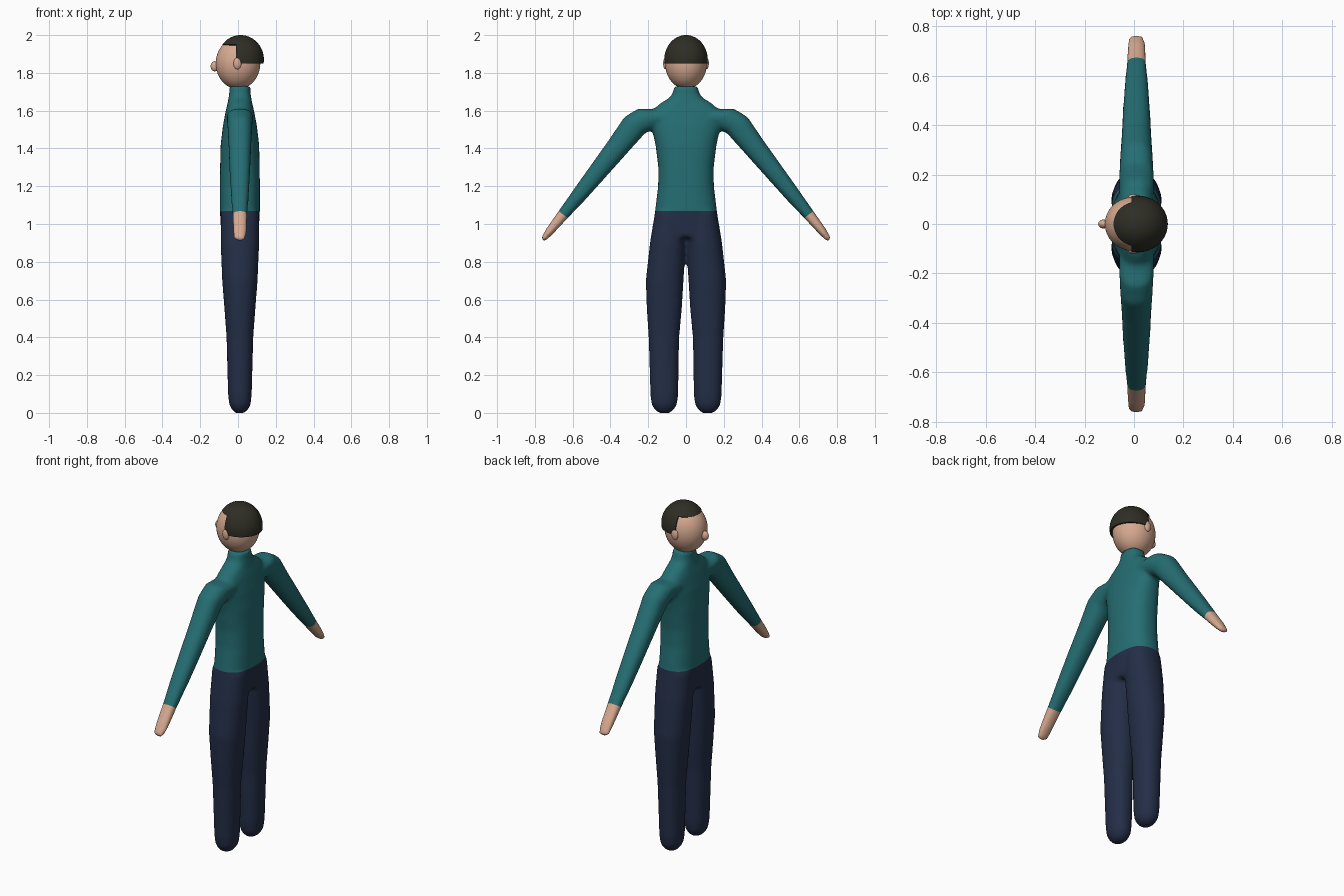
import bpy, bmesh, math
from mathutils import Vector

if "Cube" in bpy.data.objects:
    bpy.data.objects.remove(bpy.data.objects["Cube"])


def material(name, rgb):
    m = bpy.data.materials.new(name)
    m.use_nodes = True
    m.diffuse_color = (*rgb, 1)
    m.node_tree.nodes["Principled BSDF"].inputs["Base Color"].default_value = (*rgb, 1)
    return m


skin = material("skin", (0.68, 0.40, 0.28))
teal = material("teal sweater", (0.018, 0.155, 0.17))
navy = material("navy trousers", (0.017, 0.027, 0.062))
dark = material("dark hair", (0.028, 0.027, 0.018))
MID = 0.01  # depth centre of the body


def add_object(name, bm, mats):
    mesh = bpy.data.meshes.new(name)
    bm.to_mesh(mesh)
    bm.free()
    obj = bpy.data.objects.new(name, mesh)
    bpy.context.collection.objects.link(obj)
    for m in mats:
        mesh.materials.append(m)
    return obj


def smooth(obj):
    obj.data.polygons.foreach_set("use_smooth", [True] * len(obj.data.polygons))


def loft(bm, rings, across, power=2.0, side=1, n=32):
    """Skin rounded rings (y, z, half width, half depth) along a limb."""
    loops = []
    for y, z, width, depth in rings:
        loop = []
        for i in range(n):
            a = 2 * math.pi * i / n
            c, s = math.cos(a), math.sin(a)
            c = math.copysign(abs(c) ** (2 / power), c) * width
            s = math.copysign(abs(s) ** (2 / power), s) * depth
            loop.append(bm.verts.new((MID + s, side * (y + across[0] * c), z + across[1] * c)))
        loops.append(loop)
    faces = [bm.faces.new(loops[0]), bm.faces.new(loops[-1][::-1])]
    for a, b in zip(loops, loops[1:]):
        for i in range(n):
            j = (i + 1) % n
            faces.append(bm.faces.new((a[j], a[i], b[i], b[j])))
    bmesh.ops.recalc_face_normals(bm, faces=faces)


# Torso, arms and legs, fused into one smooth body
torso = [(0, 0.93, 0.175, 0.098), (0, 1.07, 0.164, 0.106), (0, 1.2, 0.148, 0.106),
         (0, 1.3, 0.147, 0.105), (0, 1.42, 0.162, 0.102), (0, 1.52, 0.185, 0.09),
         (0, 1.6, 0.18, 0.075), (0, 1.64, 0.135, 0.065), (0, 1.67, 0.085, 0.06),
         (0, 1.695, 0.07, 0.056), (0, 1.73, 0.063, 0.056)]
arm = [(0.1, 1.56, 0.08, 0.07), (0.19, 1.565, 0.078, 0.07), (0.27, 1.525, 0.07, 0.066),
       (0.36, 1.41, 0.06, 0.06), (0.46, 1.285, 0.051, 0.055), (0.56, 1.16, 0.042, 0.048),
       (0.65, 1.05, 0.031, 0.04), (0.715, 0.97, 0.024, 0.037), (0.75, 0.925, 0.016, 0.033),
       (0.76, 0.914, 0.009, 0.025)]
leg = [(0.085, 1.06, 0.08, 0.1), (0.096, 0.9, 0.095, 0.102), (0.113, 0.7, 0.1, 0.094),
       (0.115, 0.55, 0.093, 0.082), (0.117, 0.4, 0.081, 0.071), (0.115, 0.1, 0.074, 0.063),
       (0.115, 0.045, 0.068, 0.057), (0.115, 0.015, 0.05, 0.042), (0.115, -0.002, 0.025, 0.02)]
bm = bmesh.new()
loft(bm, torso, (1, 0), 2.4)
for side in (1, -1):
    loft(bm, arm, (0.8, 0.6), 2.3, side)
    loft(bm, leg, (1, 0), 2.2, side)
rough = add_object("body_rough", bm, [])
remesh = rough.modifiers.new("fuse", "REMESH")
remesh.mode = "VOXEL"
remesh.voxel_size = 0.011
soften = rough.modifiers.new("soften", "SMOOTH")
soften.factor = 0.5
soften.iterations = 8
bpy.context.view_layer.update()
fused = rough.evaluated_get(bpy.context.evaluated_depsgraph_get())
bm = bmesh.new()
bm.from_mesh(fused.to_mesh())
fused.to_mesh_clear()
bpy.data.objects.remove(rough)

# Clean colour borders at the waist and cuffs
WAIST = 1.07
cuffs = [(Vector((0, s * 0.65, 1.05)), Vector((0, s * 0.6, -0.8))) for s in (1, -1)]


def cut(mesh, point, normal, faces=None, **options):
    faces = list(mesh.faces) if faces is None else faces
    geom = set(faces)
    for f in faces:
        geom.update(f.verts)
        geom.update(f.edges)
    bmesh.ops.bisect_plane(mesh, geom=list(geom), plane_co=point, plane_no=normal, **options)


cut(bm, (0, 0, WAIST), (0, 0, 1), [f for f in bm.faces if abs(f.calc_center_median().y) < 0.4])
for point, normal in cuffs:
    cut(bm, point, normal, [f for f in bm.faces if f.calc_center_median().y * point.y > 0.25])
for f in bm.faces:
    c = f.calc_center_median()
    hand = any((c - p).dot(n) > 0 and c.y * p.y > 0.25 for p, n in cuffs)
    f.material_index = 2 if hand else int(abs(c.y) < 0.4 and c.z < WAIST)
smooth(add_object("body", bm, [teal, navy, skin]))


def ellipsoid(name, centre, radii, mat):
    bm = bmesh.new()
    bmesh.ops.create_uvsphere(bm, u_segments=48, v_segments=32, radius=1)
    for v in bm.verts:
        v.co = Vector(centre) + Vector(a * b for a, b in zip(v.co, radii))
    obj = add_object(name, bm, [mat])
    smooth(obj)
    return obj


# Head, nose and ears
ellipsoid("head", (0, 0, 1.85), (0.118, 0.11, 0.135), skin)
ellipsoid("nose", (-0.123, 0, 1.835), (0.022, 0.018, 0.027), skin)
for name, side in (("left_ear", 1), ("right_ear", -1)):
    ellipsoid(name, (-0.003, side * 0.108, 1.85), (0.021, 0.013, 0.031), skin)

# Hair cap with a high fringe and a lower back
hair = ellipsoid("hair", (0.014, 0, 1.87), (0.123, 0.115, 0.13), dark)
bm = bmesh.new()
bm.from_mesh(hair.data)
cut(bm, (0, 0, 1.85), (0, 0, 1), clear_inner=True)
cut(bm, (0, 0, 1.95), (0, 0, 1))
cut(bm, (-0.01, 0, 0), (1, 0, 0))
bare = [f for f in bm.faces if f.calc_center_median().z < 1.95 and f.calc_center_median().x < -0.01]
bmesh.ops.delete(bm, geom=bare, context="FACES")
bm.to_mesh(hair.data)
bm.free()
shell = hair.modifiers.new("thickness", "SOLIDIFY")
shell.thickness = 0.012
shell.offset = -1
edges = hair.modifiers.new("crisp rim", "EDGE_SPLIT")
edges.split_angle = math.radians(40)
